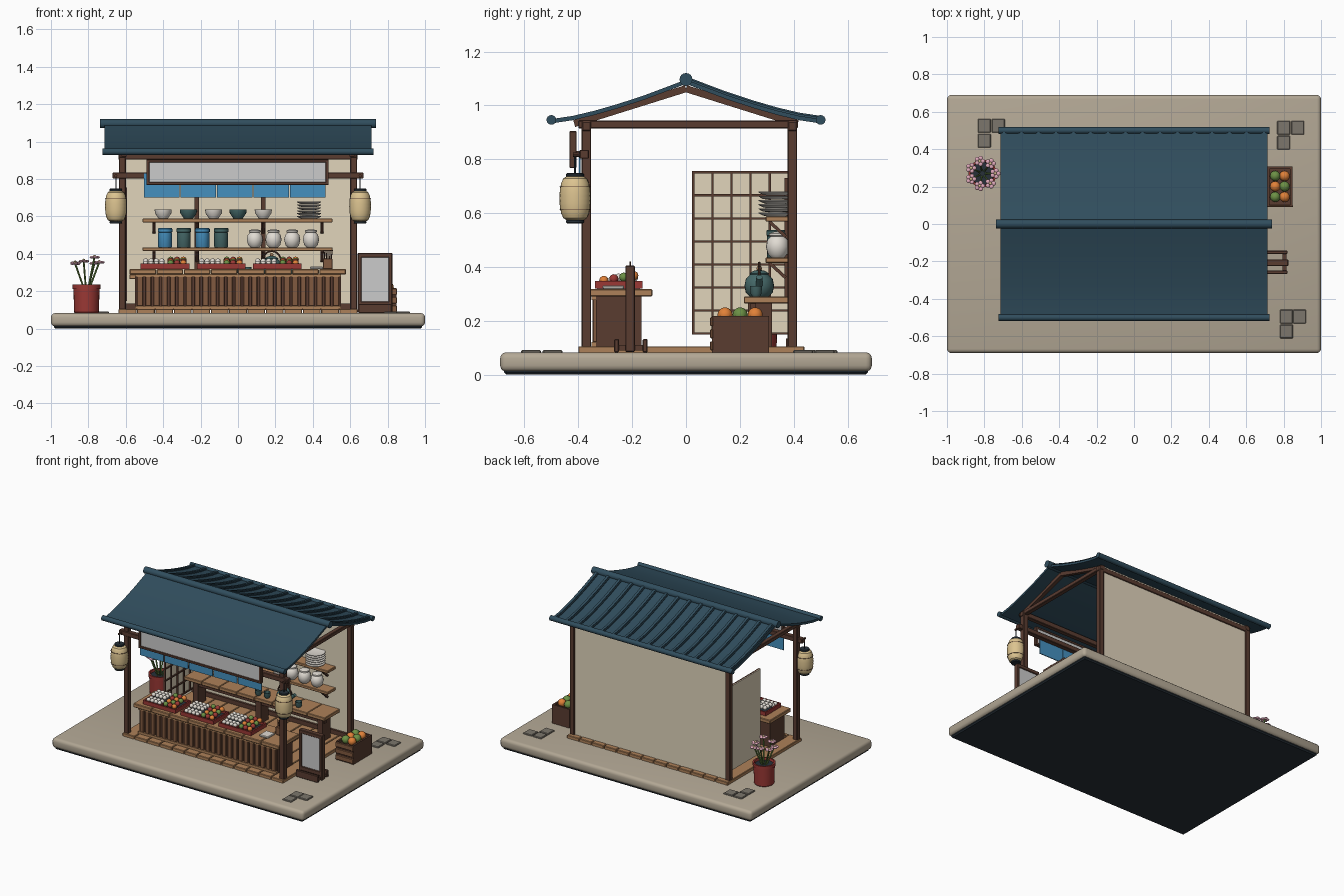
import bpy, bmesh, math, random
from mathutils import Matrix, Vector

if "Cube" in bpy.data.objects:
    bpy.data.objects.remove(bpy.data.objects["Cube"])
random.seed(4)
COL = dict(stone=(.45,.39,.30), dark=(.02,.03,.04), wood=(.10,.045,.03), oak=(.42,.22,.10), mid=(.22,.10,.05),
           roof=(.03,.075,.11), cream=(.75,.66,.50), blue=(.06,.28,.52), teal=(.06,.14,.14), white=(.75,.71,.65),
           red=(.33,.04,.035), lamp=(.72,.55,.28), pink=(.75,.40,.50), green=(.15,.28,.06), orange=(.75,.22,.04),
           tile=(.20,.18,.15), grey=None)
mats = {}

def finish(bm, name, col, smooth=False):
    bmesh.ops.recalc_face_normals(bm, faces=bm.faces)
    me = bpy.data.meshes.new(name)
    bm.to_mesh(me); bm.free()
    ob = bpy.data.objects.new(name, me)
    bpy.context.collection.objects.link(ob)
    if COL[col]:
        if col not in mats:
            mats[col] = bpy.data.materials.new(col)
            mats[col].diffuse_color = (*COL[col], 1)
        me.materials.append(mats[col])
    if smooth:
        bpy.ops.object.select_all(action='DESELECT')
        ob.select_set(True)
        bpy.context.view_layer.objects.active = ob
        bpy.ops.object.shade_smooth_by_angle(angle=math.radians(35))
    return ob

def boxes(name, col, items, bevel=0.0, seg=1):
    """Boxes given as (x0, x1, y0, y1, z0, z1), joined in one object."""
    bm = bmesh.new()
    for a, b, c, d, e, f in items:
        m = Matrix.Translation(((a+b)/2, (c+d)/2, (e+f)/2)) @ Matrix.Diagonal((b-a, d-c, f-e, 1))
        bmesh.ops.create_cube(bm, size=1, matrix=m)
    if bevel:
        bmesh.ops.bevel(bm, geom=bm.edges[:], offset=bevel, segments=seg, profile=.5, affect='EDGES')
    return finish(bm, name, col, seg > 1)

def balls(name, col, pts, r, squash=1):
    bm = bmesh.new()
    for p in pts:
        bmesh.ops.create_uvsphere(bm, u_segments=12, v_segments=8, radius=r,
                                  matrix=Matrix.Translation(p) @ Matrix.Diagonal((1, 1, squash, 1)))
    return finish(bm, name, col, True)

def rods(name, col, items, seg=12):
    """Round rods given as (start, end, radius)."""
    bm = bmesh.new()
    for a, b, r in items:
        a, b = Vector(a), Vector(b)
        m = Matrix.Translation((a+b)/2) @ (b-a).to_track_quat('Z', 'Y').to_matrix().to_4x4()
        bmesh.ops.create_cone(bm, cap_ends=True, segments=seg, radius1=r, radius2=r, depth=(b-a).length, matrix=m)
    return finish(bm, name, col, True)

def beams(name, col, items):
    """Square beams in the y-z plane given as (x, y0, z0, y1, z1, width, height)."""
    bm = bmesh.new()
    for x, y0, z0, y1, z1, w, h in items:
        m = Matrix.Translation((x, (y0+y1)/2, (z0+z1)/2)) @ Matrix.Rotation(math.atan2(z1-z0, y1-y0), 4, 'X')
        bmesh.ops.create_cube(bm, size=1, matrix=m @ Matrix.Diagonal((w, math.hypot(y1-y0, z1-z0), h, 1)))
    return finish(bm, name, col)

def lathe(name, col, spots, prof, seg=20):
    """Turned (radius, height) profile repeated at each spot."""
    bm = bmesh.new()
    for s in spots:
        rings = [[bm.verts.new((s[0]+r*math.cos(k*math.tau/seg), s[1]+r*math.sin(k*math.tau/seg), s[2]+z))
                  for k in range(seg)] for r, z in prof]
        for a, b in zip(rings, rings[1:]):
            for k in range(seg):
                bm.faces.new((a[k], a[(k+1) % seg], b[(k+1) % seg], b[k]))
        bm.faces.new(rings[0]); bm.faces.new(rings[-1])
    return finish(bm, name, col, True)

# Base, paving and floor planks
boxes("base_underside", "dark", [(-.985,.985,-.675,.675,0,.03)], .008)
boxes("base_slab", "stone", [(-1,1,-.69,.69,.012,.083)], .022, 3)
tiles = [(-.80,.525),(-.725,.525),(-.80,.445),(.80,.515),(.875,.515),(.80,.435),(.815,-.495),(.885,-.495),(.815,-.575)]
boxes("paving_stones", "tile", [(x-.035,x+.035,y-.037,y+.037,.075,.091) for x, y in tiles], .004)
n = 13; w = 1.28/n
boxes("floor_planks", "oak", [(-.64+i*w+.002,-.64+(i+1)*w-.002,-.40,.44,.08,.105) for i in range(n)], .003)

# Timber frame
S = (-1, 1)
boxes("posts", "wood", [(s*.618-.018,s*.618+.018,y-.018,y+.018,.08,.94) for s in S for y in (-.37,.395)], .003)
boxes("tie_beams", "wood", [(s*.618-.016,s*.618+.016,-.40,.415,.915,.943) for s in S], .003)
boxes("long_beams", "wood", [(-.64,.64,y-.016,y+.016,.905,.94) for y in (-.37,.395)]
      + [(-.67,.67,-.395,-.36,.802,.835)], .003)
beams("rafters", "wood", [(s*.61,t*.415,.932,0,1.062,.026,.026) for s in S for t in S])
boxes("back_wall", "cream", [(-.605,.605,.387,.405,.10,.952)])
boxes("wall_rails", "wood", [(-.60,.60,.372,.388,.105,.135)]
      + [(x-.012,x+.012,.366,.388,.29,.73) for x in (-.22,.135)])

# Roof: curved slabs, ribs on the rear slope, ridge and eave rolls
prof = [(0,1.093),(.07,1.066),(.15,1.036),(.25,1.003),(.34,.977),(.42,.958),(.50,.946)]
def slope(name, t, spans, lift, thick):
    bm = bmesh.new()
    for x0, x1 in spans:
        L = [(t*y, z+lift) for y, z in prof] + [(t*y, z+lift-thick) for y, z in reversed(prof)]
        a, b = [[bm.verts.new((x, *p)) for p in L] for x in (x0, x1)]
        m = len(L); h = m//2
        for k in range(m):
            bm.faces.new((a[k], a[(k+1) % m], b[(k+1) % m], b[k]))
        for e in (a, b):
            for k in range(h-1):
                bm.faces.new((e[k], e[k+1], e[m-2-k], e[m-1-k]))
    finish(bm, name, "roof", True)
slope("front_roof", -1, [(-.715,.715)], .003, .016)
slope("rear_roof", 1, [(-.715,.715)], .003, .016)
xs = [-.695+i*1.39/15 for i in range(16)]
slope("roof_rib_sides", 1, [(x-.014,x+.014) for x in xs], .010, .012)
slope("roof_rib_crowns", 1, [(x-.008,x+.008) for x in xs], .015, .012)
rods("ridge_roll", "roof", [((-.737,0,1.096),(.737,0,1.096),.024)], 16)
rods("eave_rolls", "roof", [((-.725,t*.50,.946),(.725,t*.50,.946),.018) for t in S], 16)

# Sign board and cloth curtain
boxes("sign_frame", "wood", [(-.49,.485,-.433,-.407,z,z+.016) for z in (.768,.888)]
      + [(x,x+.016,-.433,-.407,.768,.904) for x in (-.49,.469)], .002)
boxes("sign_panel", "grey", [(-.48,.475,-.426,-.41,.775,.895)])
boxes("sign_brackets", "wood", [(s*.4-.012,s*.4+.012,-.41,-.37,.81,.83) for s in S])
cw = .975/5
boxes("curtain", "blue", [(-.505+i*cw+.003,-.505+(i+1)*cw-.003,-.398,-.392,.70,.83) for i in range(5)])

# Lanterns
lamp = []
for i in range(19):
    u = -1+i/9
    lamp.append((.028+.029*math.sqrt(max(0, 1-abs(u)**2.4))+(.0015 if i % 2 else 0), u*.083))
spots = [(s*.653,-.412,.655) for s in S]
lathe("lantern_shades", "lamp", spots, lamp, 24)
lathe("lantern_caps", "dark", [(x,y,z+d) for x, y, z in spots for d in (-.093,.079)], [(.030,0),(.033,.003),(.033,.011),(.030,.014)])
lathe("lantern_bands", "wood", [(x,y,z+d) for x, y, z in spots for d in (-.042,0,.042)], [(.054,-.001),(.0575,-.001),(.0575,.001),(.054,.001)])
rods("lantern_cords", "dark", [((x,y,.74),(x,y,.815),.003) for x, y, z in spots], 6)
rods("lantern_hooks", "wood", [((x,-.42,.817),(x,-.36,.817),.008) for x, y, z in spots], 8)

# Front counter
boxes("counter_body", "wood", [(-.55,.55,-.335,-.165,.10,.29)])
n = 25; w = 1.09/n
boxes("counter_slats", "mid", [(-.545+i*w+.006,-.545+(i+1)*w-.006,-.347,-.33,.12,.285) for i in range(n)], .003)
boxes("counter_rails", "oak", [(-.55,.55,-.35,-.33,.105,.122),(-.55,.55,-.35,-.33,.277,.292)])
n = 8; w = 1.16/n
boxes("counter_top", "oak", [(-.58+i*w,-.58+(i+1)*w-.003,-.362,-.125,.29,.318) for i in range(n)], .004)

# Food trays: red rims, dark bases, dumplings and fruit
T = (-.39,-.09,.21)
boxes("tray_bases", "dark", [(x-.125,x+.125,-.33,-.17,.318,.33) for x in T])
boxes("tray_rims", "red", [b for x in T for b in [(x-.13,x+.13,-.338,-.328,.32,.347),(x-.13,x+.13,-.172,-.162,.32,.347),
      (x-.13,x-.12,-.338,-.162,.32,.347),(x+.12,x+.13,-.338,-.162,.32,.347),(x-.004,x+.004,-.33,-.17,.32,.342)]])
balls("dumplings", "white", [(x-.104+i*.029,-.308+j*.029,.347+.014*(j > 1)) for x in T for i in range(4) for j in range(5)], .0145)
grid = [(x+.03+i*.034,-.305+j*.037,.35+.006*j) for x in T for i in range(3) for j in range(4)]
for k, c in enumerate(("green", "orange", "red")):
    balls("tray_food_"+c, c, [p for i, p in enumerate(grid) if (i+i//4) % 3 == k], .017)
boxes("small_plate", "white", [(.385,.455,-.31,-.23,.318,.332)], .004)
boxes("chopstick_holder", "mid", [(.455,.505,-.225,-.19,.318,.375)], .003)
rods("chopsticks", "wood", [((.465+i*.008,-.207,.36),(.46+i*.011,-.207,.42),.003) for i in range(5)], 6)

# Back counter, teapot and cups
boxes("back_counter_top", "oak", [(-.58+i*.14,-.443+i*.14,.215,.388,.265,.29) for i in range(8)], .003)
boxes("back_counter_legs", "wood", [(x-.02,x+.02,.23,.32,.10,.266) for x in (-.5,0,.49)])
boxes("back_counter_rail", "wood", [(-.52,.52,.24,.26,.235,.266)])
pot = (.18,.272,.29)
lathe("teapot", "teal", [pot], [(.036,0),(.05,.015),(.055,.04),(.05,.065),(.034,.082),(.036,.086),(.02,.096),(.004,.099)], 24)
balls("teapot_knob", "oak", [(pot[0],pot[1],.395)], .01)
rods("teapot_spout", "teal", [((.22,.272,.32),(.262,.272,.362),.012)])
arc = [(.18+.052*math.cos(math.pi*i/8),.272,.355+.06*math.sin(math.pi*i/8)) for i in range(9)]
rods("teapot_handle", "wood", [(a, b, .005) for a, b in zip(arc, arc[1:])], 8)
cup = [(.014,0),(.02,.01),(.023,.04),(.02,.04),(.017,.012)]
lathe("tea_cups", "teal", [(x,.26,.29) for x in (-.02,.05,.30)], cup)

# Wall shelves with brackets
boxes("shelves", "oak", [(-.51,.505,.295,.388,z,z+.02) for z in (.415,.568)], .003)
beams("shelf_braces", "wood", [(x,.37,z-.055,.31,z,.016,.012) for x in (-.45,-.22,.135,.45) for z in (.415,.568)])

# Shelf goods
bowl = [(.024,0),(.028,.006),(.044,.03),(.046,.05),(.042,.05),(.038,.03),(.02,.012)]
lathe("white_bowls", "white", [(x,.34,.588) for x in (-.40,-.13,.135)], bowl)
lathe("teal_bowls", "teal", [(x,.34,.588) for x in (-.265,0)], bowl)
lathe("plate_stack", "white", [(.38,.335,.588+i*.0155) for i in range(6)], [(.035,0),(.05,.003),(.065,.011),(.065,.014),(.03,.009)], 24)
tin = [(.035,0),(.037,.003),(.037,.078),(.034,.08),(.039,.082),(.039,.098),(.036,.102)]
lathe("blue_canisters", "blue", [(x,.337,.435) for x in (-.39,-.19)], tin)
lathe("teal_canisters", "teal", [(x,.337,.435) for x in (-.29,-.09)], tin)
lathe("jars", "white", [(x,.34,.435) for x in (.09,.19,.29,.39)],
      [(.024,0),(.036,.012),(.043,.04),(.038,.066),(.026,.078),(.032,.081),(.032,.09),(.012,.096)])

# Paper screen on the left side
boxes("screen_paper", "cream", [(-.610,-.603,.025,.385,.15,.755)])
boxes("screen_lattice", "wood", [(-.604,-.594,.027+i*.071-.004,.027+i*.071+.004,.15,.755) for i in range(6)]
      + [(-.604,-.594,.022,.386,.153+i*.0855-.004,.153+i*.0855+.004) for i in range(8)])

# Standing menu board
boxes("board_frame", "wood", [(.64,.66,-.225,-.19,.085,.40),(.805,.825,-.225,-.19,.085,.40),
      (.64,.825,-.225,-.19,.38,.405),(.64,.825,-.225,-.19,.115,.145)], .003)
boxes("board_panel", "grey", [(.655,.81,-.218,-.197,.14,.385)])
boxes("board_feet", "wood", [(.645,.82,y-.009,y+.009,.083,.132) for y in (-.258,-.152)], .003)
boxes("board_foot_rails", "wood", [(x-.01,x+.01,-.258,-.152,.09,.11) for x in (.66,.805)])

# Fruit crate
boxes("crate", "wood", [(.715,.845,.10,.305,.083,.195),(.835,.848,.097,.308,.083,.218),(.712,.725,.097,.308,.083,.218),
      (.712,.848,.295,.308,.083,.218)])
boxes("crate_slats", "mid", [(.71,.85,.09,.102,z,z+.034) for z in (.09,.135,.18)], .003)
fruit = [(.755+i*.05,.145+j*.056,.222) for i in range(2) for j in range(3)]
balls("crate_green_fruit", "green", [fruit[i] for i in (0,2,4)], .028)
balls("crate_orange_fruit", "orange", [fruit[i] for i in (1,3,5)], .028)

# Potted flowers
P = (-.81,.27)
lathe("flower_pot", "red", [(*P,.083)], [(.062,0),(.066,.005),(.070,.13),(.075,.13),(.075,.152),(.064,.152),(.060,.135)], 24)
lathe("pot_soil", "dark", [(*P,.20)], [(.062,0),(.062,.02)])
heads = []
for i in range(7):
    a = i*math.tau/7
    heads.append((P[0]+.068*math.cos(a), P[1]+.068*math.sin(a), random.uniform(.345,.385)))
rods("flower_stems", "green", [((P[0]+(h[0]-P[0])*.2,P[1]+(h[1]-P[1])*.2,.21), h, .005) for h in heads], 6)
balls("flower_petals", "pink", [(h[0]+.017*math.cos(k*math.tau/5),h[1]+.017*math.sin(k*math.tau/5),h[2]) for h in heads for k in range(5)], .012, .6)
balls("flower_centres", "lamp", [(h[0],h[1],h[2]+.005) for h in heads], .008)

for m in bpy.data.materials:
    if m.users and not m.is_grease_pencil:
        m.use_nodes = True
        m.node_tree.nodes["Principled BSDF"].inputs["Base Color"].default_value = m.diffuse_color
